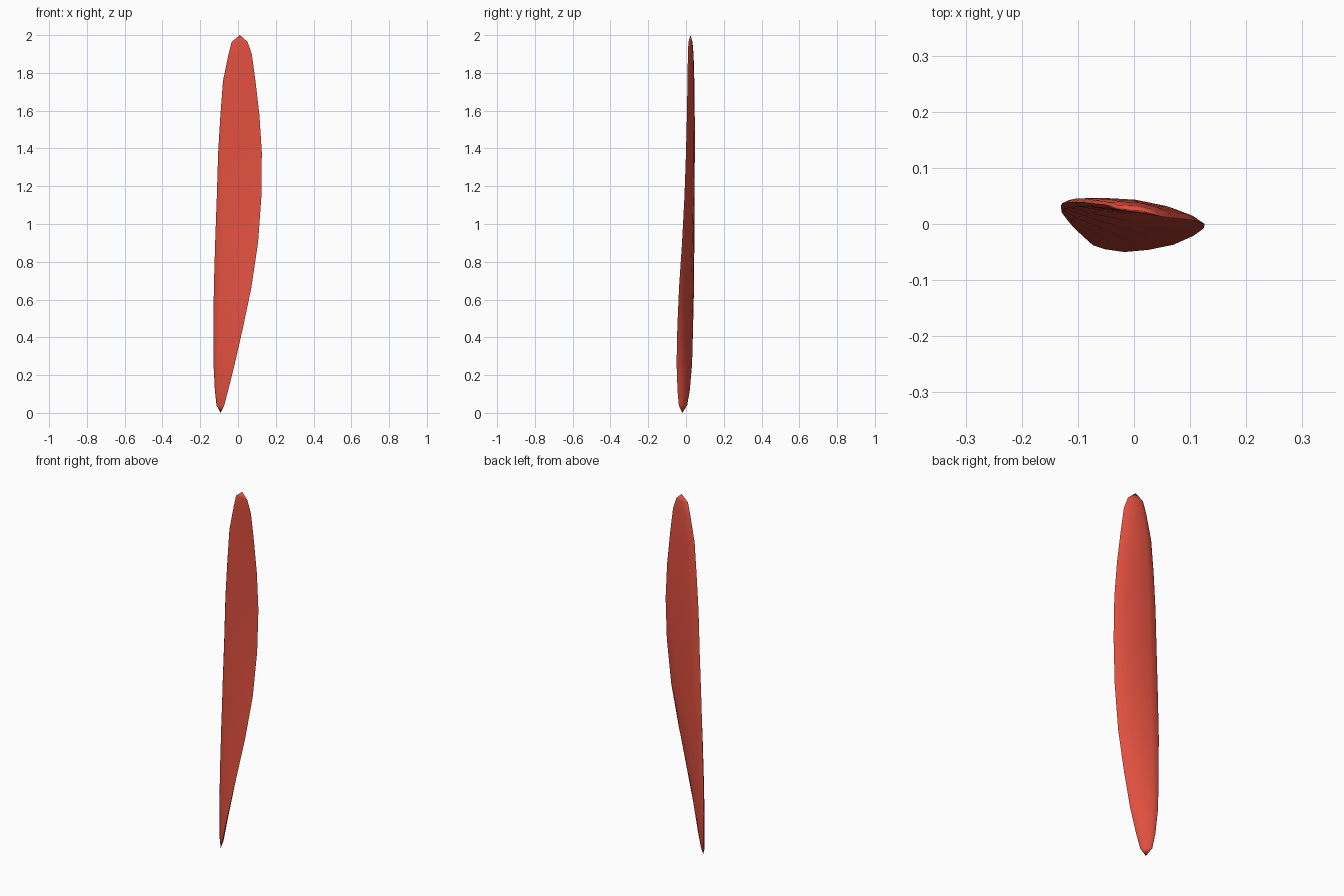
import bpy, bmesh
from mathutils import Vector

if "Cube" in bpy.data.objects:
    bpy.data.objects.remove(bpy.data.objects["Cube"])

# Blade stations: z, left edge x y, right edge x y, thickness
stations = [
    (0.04, -0.113, 0.005, -0.073, -0.038, 0.012),
    (0.12, -0.122, 0.018, -0.052, -0.045, 0.018),
    (0.26, -0.130, 0.029, -0.017, -0.050, 0.022),
    (0.45, -0.130, 0.033, 0.026, -0.046, 0.024),
    (0.66, -0.128, 0.037, 0.070, -0.037, 0.025),
    (0.90, -0.121, 0.038, 0.106, -0.021, 0.025),
    (1.15, -0.112, 0.039, 0.124, -0.008, 0.025),
    (1.38, -0.105, 0.039, 0.126, 0.000, 0.024),
    (1.58, -0.093, 0.039, 0.113, 0.005, 0.022),
    (1.76, -0.079, 0.037, 0.092, 0.008, 0.020),
    (1.90, -0.050, 0.034, 0.073, 0.010, 0.017),
    (1.965, -0.033, 0.030, 0.050, 0.013, 0.012),
]
# Cross-section: position along the chord, offset as a share of thickness
section = [(0, 0), (0.04, -0.28), (0.2, -0.3), (0.5, -0.15), (0.8, -0.05), (1, 0),
           (0.9, 0.45), (0.72, 0.8), (0.45, 0.9), (0.2, 0.65), (0.04, 0.35)]

bm = bmesh.new()
rings = []
for z, lx, ly, rx, ry, t in stations:
    a, b = Vector((lx, ly, z)), Vector((rx, ry, z))
    d = (b - a).normalized()
    n = Vector((-d.y, d.x, 0))
    rings.append([bm.verts.new(a.lerp(b, u) + n * t * v) for u, v in section])

# Skin between the stations
count = len(section)
for lo, hi in zip(rings, rings[1:]):
    for i in range(count):
        j = (i + 1) % count
        bm.faces.new((lo[i], lo[j], hi[j], hi[i]))

# Pointed root and tip
root = bm.verts.new((-0.093, -0.02, 0.0))
tip = bm.verts.new((0.01, 0.024, 2.0))
for i in range(count):
    j = (i + 1) % count
    bm.faces.new((root, rings[0][j], rings[0][i]))
    bm.faces.new((tip, rings[-1][i], rings[-1][j]))
bmesh.ops.recalc_face_normals(bm, faces=bm.faces)

mesh = bpy.data.meshes.new("twisted_blade")
bm.to_mesh(mesh)
bm.free()
blade = bpy.data.objects.new("twisted_blade", mesh)
bpy.context.collection.objects.link(blade)

# Red finish and smooth shading
red = bpy.data.materials.new("red")
red.diffuse_color = (0.75, 0.08, 0.05, 1)
red.use_nodes = True
red.node_tree.nodes["Principled BSDF"].inputs["Base Color"].default_value = red.diffuse_color
mesh.materials.append(red)
bpy.context.view_layer.objects.active = blade
blade.select_set(True)
bpy.ops.object.shade_smooth_by_angle(angle=1.05)
